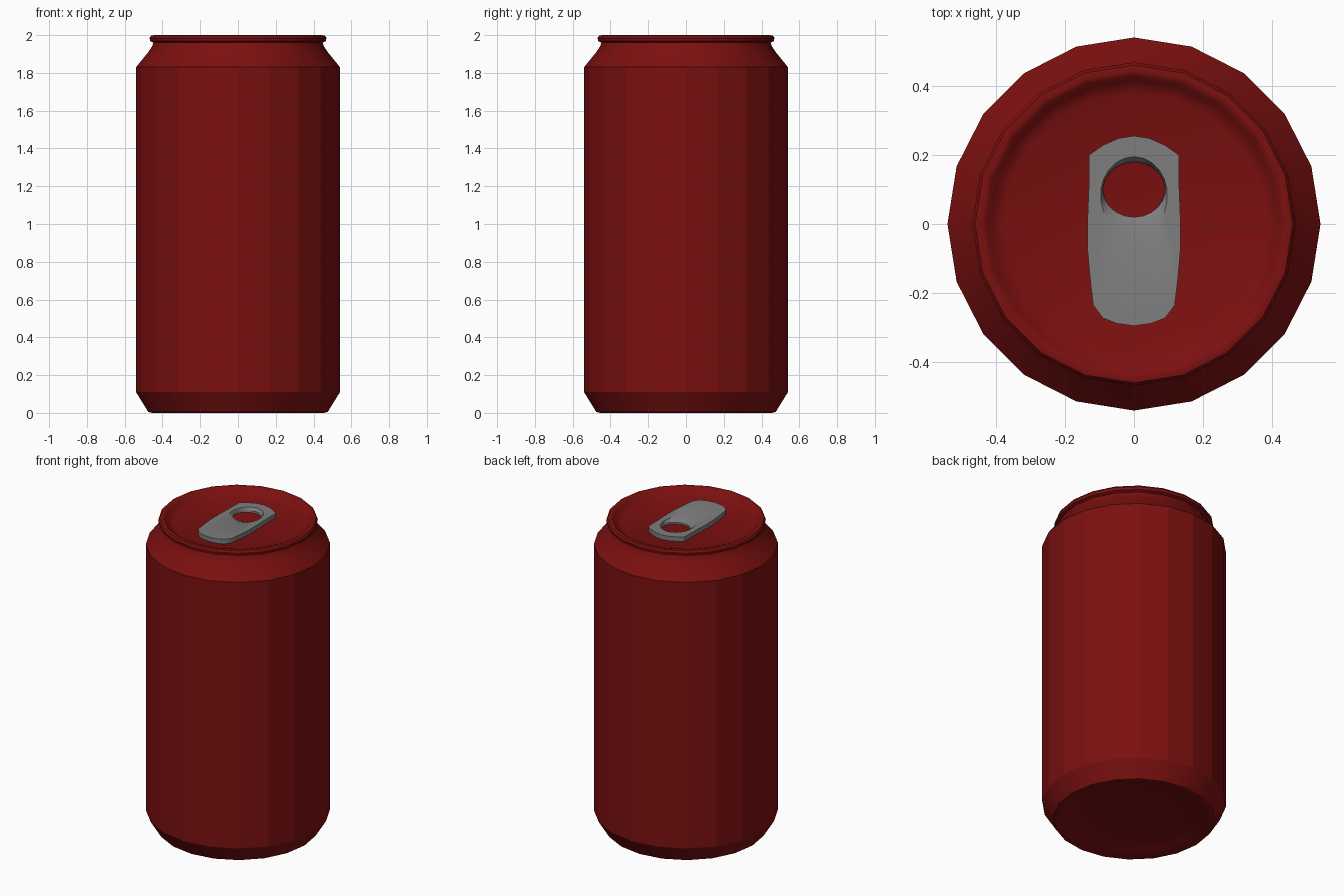
import bpy, bmesh, math

if "Cube" in bpy.data.objects:
    bpy.data.objects.remove(bpy.data.objects["Cube"])

SIDES = 20


def material(name, rgb):
    m = bpy.data.materials.new(name)
    m.diffuse_color = (*rgb, 1)
    m.use_nodes = True
    m.node_tree.nodes["Principled BSDF"].inputs["Base Color"].default_value = m.diffuse_color
    return m


red = material("dark red", (0.2, 0.005, 0.005))
grey = material("tab grey", (0.21, 0.21, 0.21))


def finish(name, bm, mat, angle=None):
    bmesh.ops.recalc_face_normals(bm, faces=bm.faces)
    me = bpy.data.meshes.new(name)
    bm.to_mesh(me)
    bm.free()
    ob = bpy.data.objects.new(name, me)
    bpy.context.collection.objects.link(ob)
    me.materials.append(mat)
    if angle:
        bpy.context.view_layer.objects.active = ob
        ob.select_set(True)
        bpy.ops.object.shade_smooth_by_angle(angle=math.radians(angle))
        ob.select_set(False)
    return ob


def bridge(bm, a, b):
    n = len(a)
    return [bm.faces.new((a[i], a[(i + 1) % n], b[(i + 1) % n], b[i])) for i in range(n)]


# Can shell: one lathed profile from the domed base, over the rim, to the lid
profile = [(0.25, 0.035), (0.40, 0.025), (0.455, 0.0), (0.475, 0.005), (0.54, 0.11),
           (0.54, 1.83), (0.475, 1.91), (0.455, 1.94), (0.448, 1.96), (0.465, 1.968),
           (0.468, 1.985), (0.46, 1.997), (0.445, 2.0), (0.43, 1.995), (0.415, 1.97),
           (0.38, 1.955)]
bm = bmesh.new()
rings = [[bm.verts.new((r * math.cos(2 * math.pi * i / SIDES),
                        r * math.sin(2 * math.pi * i / SIDES), z)) for i in range(SIDES)]
         for r, z in profile]
for low, high in zip(rings, rings[1:]):
    bridge(bm, low, high)
bm.faces.new(rings[0])
bm.faces.new(rings[-1])
can = finish("can_shell", bm, red, 42)
# Side wall keeps its flat facets
for p in can.data.polygons:
    if 0.5 < p.center.z < 1.5:
        p.use_smooth = False

# Pull tab: rounded outline with a dished finger hole
half = [(0, 0.255), (0.045, 0.248), (0.09, 0.228), (0.13, 0.2), (0.131, 0.1), (0.135, 0.0),
        (0.134, -0.08), (0.127, -0.16), (0.118, -0.235), (0.09, -0.272), (0.05, -0.288), (0, -0.295)]
outline = half + [(-x, y) for x, y in half[-2:0:-1]]
N = len(outline)


def ring(cy, rx, ry, z):
    return [bm.verts.new((rx * math.sin(2 * math.pi * i / N),
                          cy + ry * math.cos(2 * math.pi * i / N), z)) for i in range(N)]


bm = bmesh.new()
bottom = [bm.verts.new((x, y, 1.956)) for x, y in outline]
top = [bm.verts.new((x, y, 1.985)) for x, y in outline]
hole_top = ring(0.083, 0.097, 0.112, 1.985)
hole_mid = ring(0.1, 0.09, 0.08, 1.968)
hole_low = ring(0.1, 0.09, 0.08, 1.956)
for a, b in ((bottom, top), (top, hole_top), (hole_top, hole_mid),
             (hole_mid, hole_low), (hole_low, bottom)):
    bridge(bm, a, b)
finish("pull_tab", bm, grey, 35)
